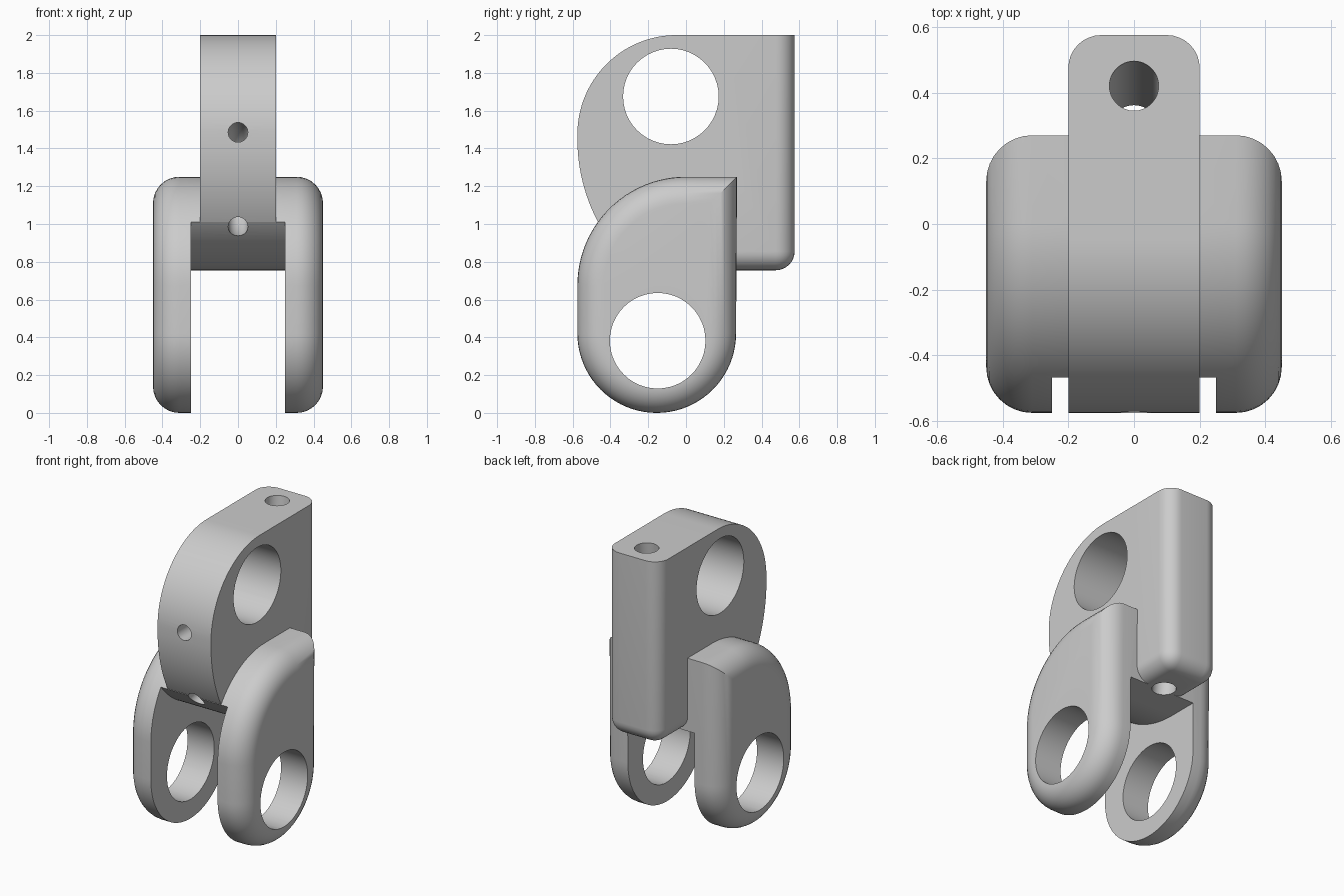
import bpy, bmesh
from math import sin, cos, pi, radians, atan2
from mathutils import Vector

if "Cube" in bpy.data.objects:
    bpy.data.objects.remove(bpy.data.objects["Cube"])

grey = bpy.data.materials.new("light_grey")
grey.use_nodes = True
COLOUR = (0.6, 0.6, 0.6, 1)
grey.diffuse_color = COLOUR
grey.node_tree.nodes["Principled BSDF"].inputs["Base Color"].default_value = COLOUR


def arc(cy, cz, r, start, end, n=24):
    """Points (y, z) along an arc, angles in degrees."""
    steps = [radians(start + (end - start) * i / n) for i in range(n + 1)]
    return [(cy + r * cos(a), cz + r * sin(a)) for a in steps]


def finish(bm, name):
    bmesh.ops.recalc_face_normals(bm, faces=bm.faces)
    mesh = bpy.data.meshes.new(name)
    bm.to_mesh(mesh)
    bm.free()
    mesh.materials.append(grey)
    obj = bpy.data.objects.new(name, mesh)
    bpy.context.collection.objects.link(obj)
    return obj


def slab(name, profile, half, fillet=0, rounded=None):
    """Extrude a (y, z) profile across x, and round the edges picked by a rule."""
    bm = bmesh.new()
    face = bm.faces.new([bm.verts.new((-half, y, z)) for y, z in profile])
    out = bmesh.ops.extrude_face_region(bm, geom=[face])
    verts = [v for v in out["geom"] if isinstance(v, bmesh.types.BMVert)]
    bmesh.ops.translate(bm, verts=verts, vec=(2 * half, 0, 0))
    bmesh.ops.recalc_face_normals(bm, faces=bm.faces)
    if rounded:
        edges = [e for e in bm.edges if rounded(*[v.co for v in e.verts])]
        bmesh.ops.bevel(bm, geom=edges, offset=fillet, segments=8, profile=0.5,
                        affect='EDGES', clamp_overlap=True)
    return finish(bm, name)


def tube(name, path, radius):
    """Round bar swept along (y, z) points in the x = 0 plane."""
    bm = bmesh.new()
    rings = []
    pts = [Vector((0, y, z)) for y, z in path]
    for i, p in enumerate(pts):
        t = (pts[min(i + 1, len(pts) - 1)] - pts[max(i - 1, 0)]).normalized()
        side = Vector((1, 0, 0)).cross(t)
        rings.append([bm.verts.new(p + Vector((radius * cos(a), 0, 0)) + side * radius * sin(a))
                      for a in [2 * pi * k / 32 for k in range(32)]])
    for a, b in zip(rings, rings[1:]):
        for k in range(32):
            bm.faces.new((a[k], a[k - 1], b[k - 1], b[k]))
    bm.faces.new(rings[0])
    bm.faces.new(rings[-1])
    return finish(bm, name)


def combine(target, tool, operation):
    mod = target.modifiers.new(operation.lower(), 'BOOLEAN')
    mod.operation, mod.solver, mod.object = operation, 'EXACT', tool
    deps = bpy.context.evaluated_depsgraph_get()
    mesh = bpy.data.meshes.new_from_object(target.evaluated_get(deps))
    target.modifiers.clear()
    target.data = mesh
    bpy.data.objects.remove(tool)


# Fork block: round bottom, arched front, square back corner, rounded outer rims
fork_profile = (arc(-0.155, 0.42, 0.42, 180, 360, 40)
                + [(0.27, 1.25)] + arc(0, 0.675, 0.575, 90, 180))
fork_profile.pop()
body = slab("finger_link", fork_profile + [(-0.575, 0.675)], 0.45, 0.14,
            lambda a, b: abs(a.x - b.x) < 0.001)

# Upper tongue with a domed front
tongue_profile = (arc(-0.05, 1.475, 0.525, 90, 180, 32)
                  + arc(0.365, 1.45, 0.94, 180, 212)
                  + [(0.2, 0.85), (0.2, 2)])
tongue = slab("tongue", tongue_profile, 0.2)

# Back post, rounded on its rear and bottom edges
def post_edge(a, b):
    rear = a.y > 0.5 and b.y > 0.5 and abs(a.x - b.x) < 0.001
    bottom = a.z < 0.8 and b.z < 0.8 and max(a.y, b.y) > 0.5
    return rear or bottom

post = slab("back_post", [(0.1, 0.755), (0.575, 0.755), (0.575, 2), (0.1, 2)],
            0.2, 0.1, post_edge)
combine(body, tongue, 'UNION')
combine(body, post, 'UNION')

# Slot between the fork arms, with a curved roof
roof = arc(0.065, 1.44, 0.685, 270, 218, 24)
slot = slab("slot", roof + [(-0.8, 1.01), (-0.8, -0.2), (0.5, -0.2), (0.5, 0.755)], 0.25)
combine(body, slot, 'DIFFERENCE')

# Hinge holes
for cy, cz in ((-0.08, 1.675), (-0.15, 0.382)):
    hole = slab("hinge_hole", arc(cy, cz, 0.253, 0, 352.5, 47), 0.6)
    combine(body, hole, 'DIFFERENCE')

# Cord channels: a slanted one at the back, a curved one at the front
combine(body, tube("back_channel", [(0.431, 2.1), (0.275, 0.65)], 0.075), 'DIFFERENCE')
front_path = ([(-0.7, 1.485)] + arc(-0.45, 1.235, 0.25, 90, -90, 24) + [(-0.7, 0.985)])
combine(body, tube("front_channel", front_path, 0.052), 'DIFFERENCE')

# Smooth curved faces, keep the crisp edges
bpy.ops.object.select_all(action='DESELECT')
body.select_set(True)
bpy.context.view_layer.objects.active = body
bpy.ops.object.shade_smooth_by_angle(angle=radians(25))
